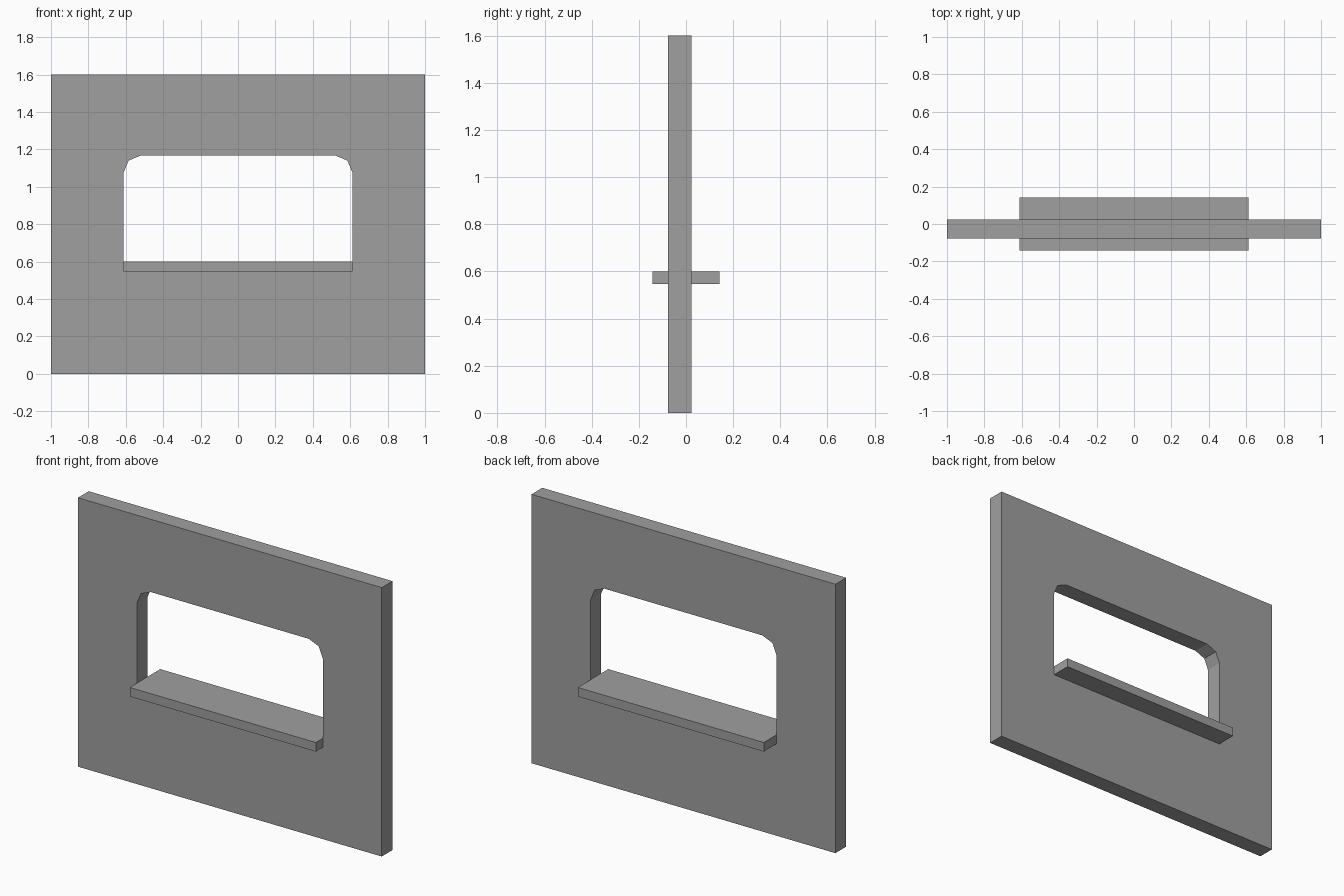
import bpy, bmesh
from math import sin, cos, pi

if "Cube" in bpy.data.objects:
    bpy.data.objects.remove(bpy.data.objects["Cube"])

# Dark grey used by both parts
grey = bpy.data.materials.new("dark_grey")
grey.diffuse_color = (0.35, 0.35, 0.35, 1.0)
grey.use_nodes = True
grey.node_tree.nodes["Principled BSDF"].inputs["Base Color"].default_value = grey.diffuse_color


def make_slab(name, loops, y0, y1):
    """Fill closed x-z loops (outer edge, then holes) and extrude from y0 to y1."""
    bm = bmesh.new()
    edges = []
    for loop in loops:
        vs = [bm.verts.new((x, y0, z)) for x, z in loop]
        edges += [bm.edges.new((a, b)) for a, b in zip(vs, vs[1:] + vs[:1])]
    bmesh.ops.triangle_fill(bm, edges=edges, use_beauty=True, normal=(0, -1, 0))
    ext = bmesh.ops.extrude_face_region(bm, geom=bm.faces[:])
    moved = [g for g in ext["geom"] if isinstance(g, bmesh.types.BMVert)]
    bmesh.ops.translate(bm, verts=moved, vec=(0, y1 - y0, 0))
    bmesh.ops.recalc_face_normals(bm, faces=bm.faces[:])
    mesh = bpy.data.meshes.new(name)
    bm.to_mesh(mesh)
    bm.free()
    mesh.materials.append(grey)
    obj = bpy.data.objects.new(name, mesh)
    bpy.context.collection.objects.link(obj)
    return obj


def rect(half, z0, z1):
    return [(-half, z0), (half, z0), (half, z1), (-half, z1)]


HALF, SILL_BOTTOM, SILL_TOP, HEAD, R = 0.612, 0.546, 0.60, 1.167, 0.092

# Window opening with two-segment rounded upper corners
right = [(HALF - R + R * cos(a), HEAD - R + R * sin(a)) for a in (0, pi / 4, pi / 2)]
left = [(-x, z) for x, z in reversed(right)]
opening = [(-HALF, SILL_BOTTOM), (HALF, SILL_BOTTOM)] + right + left

# Wall panel
make_slab("wall", [rect(1.0, 0.0, 1.6), opening], -0.077, 0.024)

# Sill shelf through the opening
make_slab("window_sill", [rect(HALF, SILL_BOTTOM, SILL_TOP)], -0.143, 0.143)
